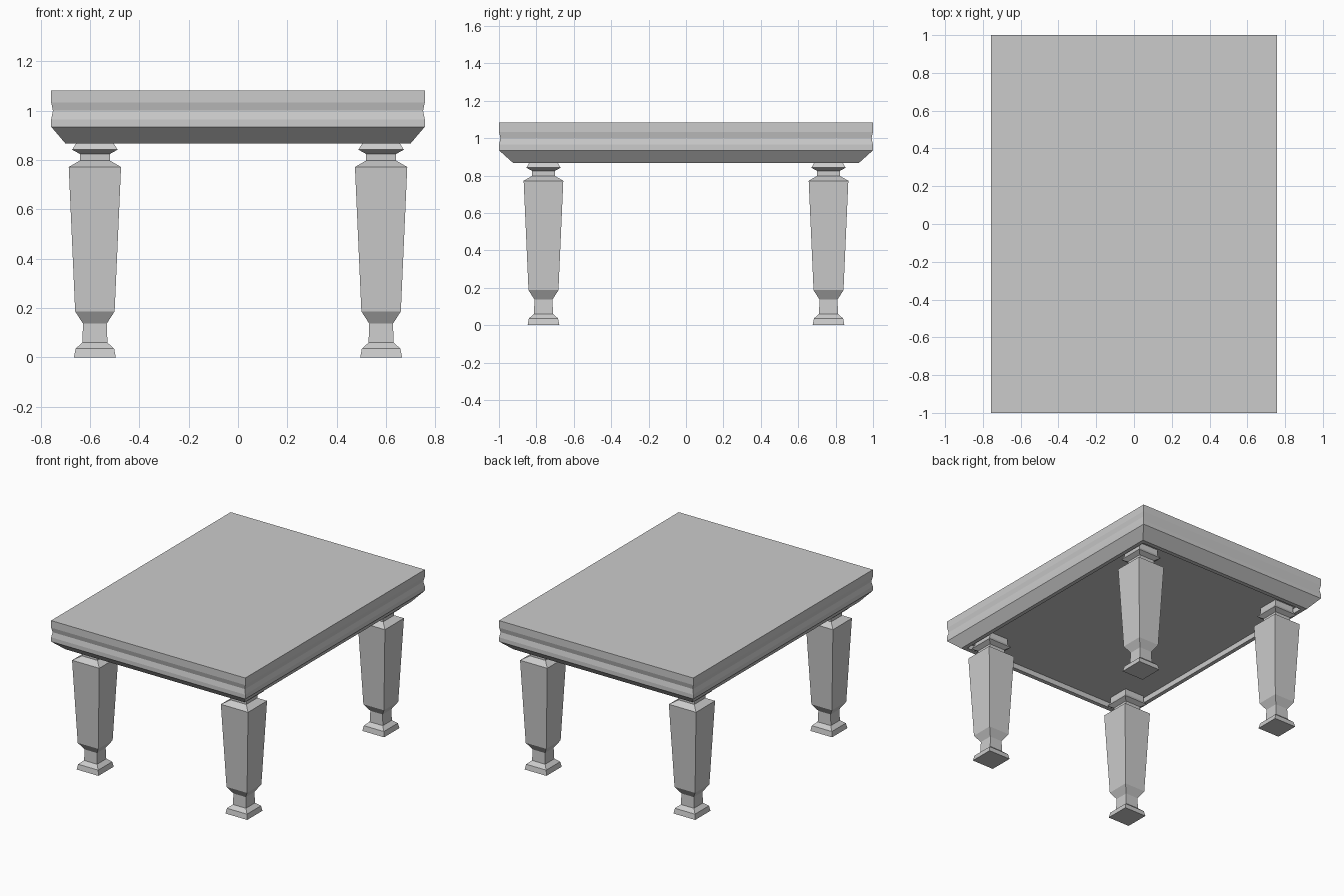
import bpy, bmesh

if "Cube" in bpy.data.objects:
    bpy.data.objects.remove(bpy.data.objects["Cube"])


def loft(name, rings, location=(0, 0, 0)):
    """Stack rectangular rings (half_x, half_y, z) into a closed solid."""
    bm = bmesh.new()
    loops = [[bm.verts.new((sx * hx, sy * hy, z))
              for sx, sy in ((-1, -1), (1, -1), (1, 1), (-1, 1))]
             for hx, hy, z in rings]
    for a, b in zip(loops, loops[1:]):
        for i in range(4):
            j = (i + 1) % 4
            bm.faces.new((a[i], a[j], b[j], b[i]))
    bm.faces.new(loops[0][::-1])
    bm.faces.new(loops[-1])
    bmesh.ops.recalc_face_normals(bm, faces=bm.faces)
    mesh = bpy.data.meshes.new(name)
    bm.to_mesh(mesh)
    bm.free()
    obj = bpy.data.objects.new(name, mesh)
    obj.location = location
    bpy.context.collection.objects.link(obj)
    return obj


# Table top: recessed underside, rim, bevel, grooved edge
loft("table_top", [
    (0.672, 0.895, 0.905), (0.672, 0.895, 0.868),
    (0.70, 0.925, 0.868), (0.757, 1.0, 0.935),
    (0.757, 1.0, 0.965), (0.750, 0.992, 1.0),
    (0.757, 1.0, 1.033), (0.757, 1.0, 1.083),
])

# Square turned-style legs
leg_profile = [
    (0.085, 0.0), (0.078, 0.036), (0.051, 0.06), (0.048, 0.137),
    (0.080, 0.187), (0.106, 0.772), (0.061, 0.798), (0.061, 0.825),
    (0.092, 0.842), (0.076, 0.868), (0.076, 0.905),
]
for side, x in (("left", -0.58), ("right", 0.58)):
    for end, y in (("front", -0.762), ("back", 0.762)):
        loft(f"{end}_{side}_leg", [(r, r, z) for r, z in leg_profile], (x, y, 0))
